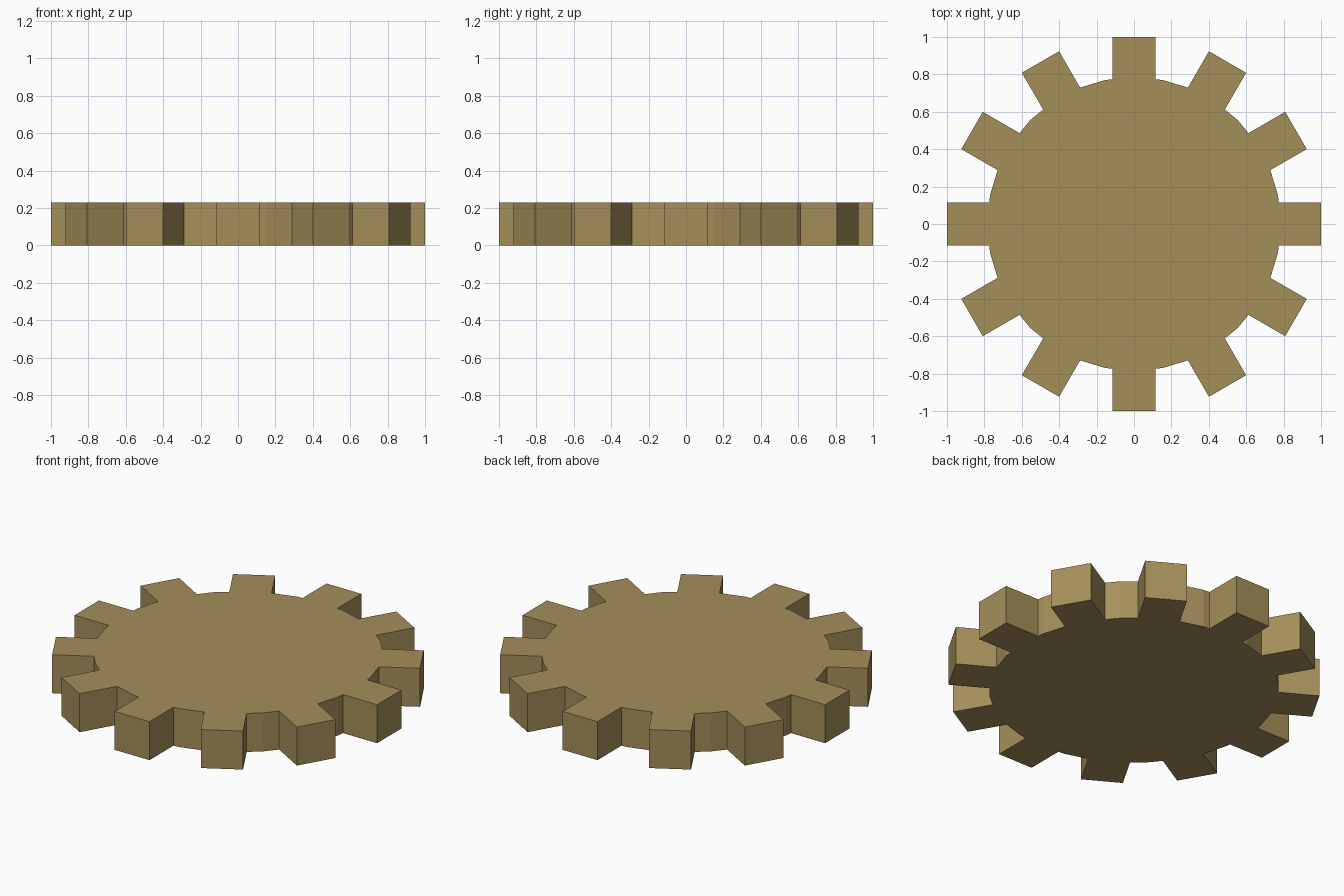
import bpy, bmesh, math

if "Cube" in bpy.data.objects:
    bpy.data.objects.remove(bpy.data.objects["Cube"])

TEETH, SIDES = 12, 32
ROOT_R, TIP_R = 0.785, 1.0
HALF_W, HEIGHT = 0.115, 0.23
PITCH, STEP = math.tau / TEETH, math.tau / SIDES


def disc_point(a):
    # point on the 32-sided disc edge at angle a
    r = ROOT_R * math.cos(STEP / 2) / math.cos(a % STEP - STEP / 2)
    return r * math.cos(a), r * math.sin(a)


def tip_point(a, side):
    # outer corner of the tooth pointing along angle a
    c, s = math.cos(a), math.sin(a)
    return TIP_R * c - side * HALF_W * s, TIP_R * s + side * HALF_W * c


# Gear outline: tooth corners, then the disc vertices in each gap
root = math.asin(HALF_W / (ROOT_R * 0.998))
outline = []
for i in range(TEETH):
    a = i * PITCH
    outline += [disc_point(a - root), tip_point(a, -1), tip_point(a, 1), disc_point(a + root)]
    for k in range(SIDES + 1):
        if a + root + 0.01 < k * STEP < a + PITCH - root - 0.01:
            outline.append(disc_point(k * STEP + 1e-9))

# Extrude the outline to the full thickness
bm = bmesh.new()
face = bm.faces.new([bm.verts.new((x, y, 0)) for x, y in outline])
ext = bmesh.ops.extrude_face_region(bm, geom=[face], use_keep_orig=True)
top = [v for v in ext["geom"] if isinstance(v, bmesh.types.BMVert)]
bmesh.ops.translate(bm, verts=top, vec=(0, 0, HEIGHT))
bmesh.ops.recalc_face_normals(bm, faces=bm.faces)
mesh = bpy.data.meshes.new("gear_wheel")
bm.to_mesh(mesh)
bm.free()
gear = bpy.data.objects.new("gear_wheel", mesh)
bpy.context.collection.objects.link(gear)

# Single brass colour
brass = bpy.data.materials.new("brass")
brass.diffuse_color = (0.376, 0.275, 0.102, 1)
brass.use_nodes = True
brass.node_tree.nodes["Principled BSDF"].inputs["Base Color"].default_value = brass.diffuse_color
mesh.materials.append(brass)
